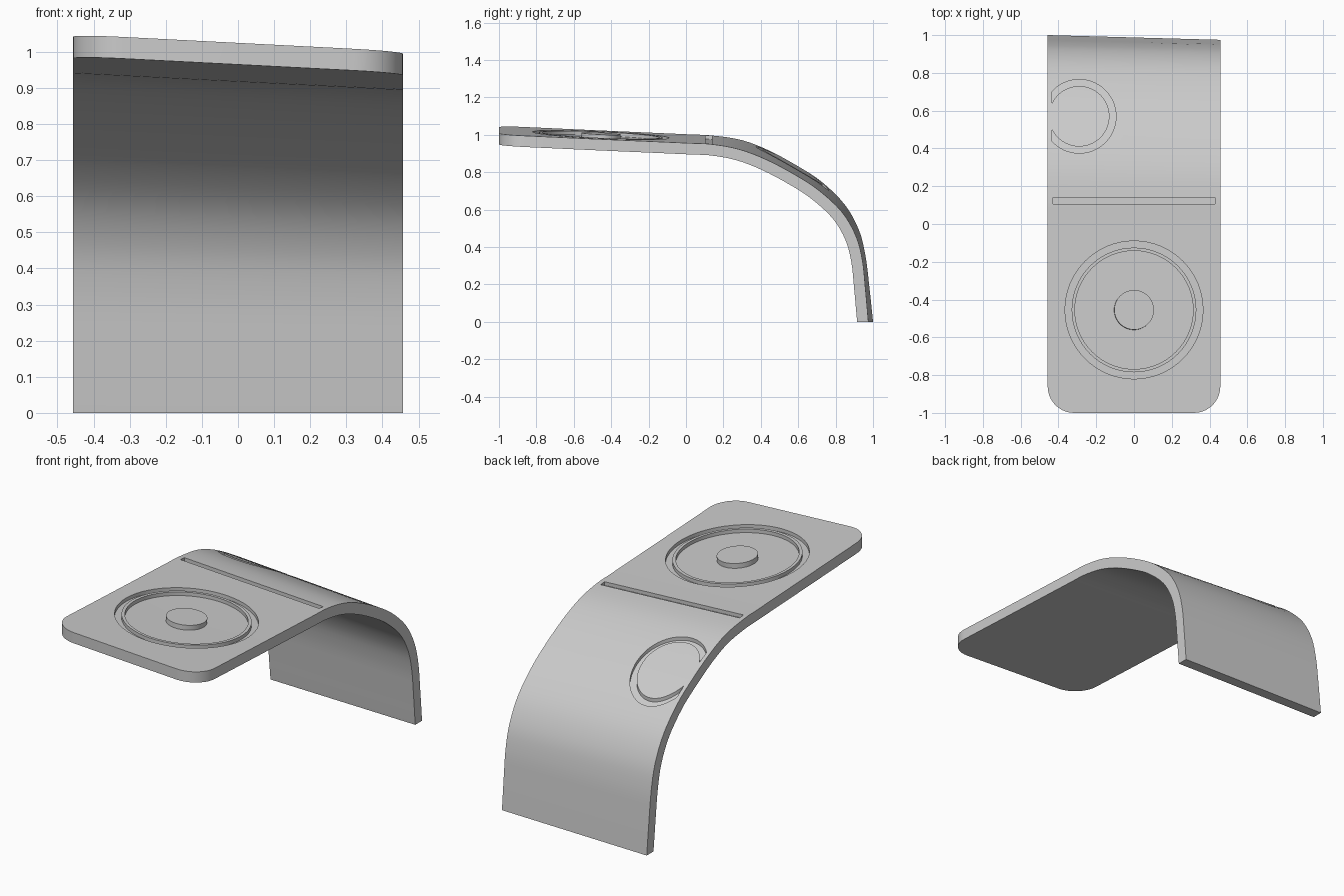
import bpy, bmesh, math
from mathutils import Vector

cube = bpy.data.objects.get("Cube")
if cube:
    bpy.data.objects.remove(cube, do_unlink=True)

HALF, THICK, CORNER = 0.457, 0.06, 0.14
# Outer edge of the sheet along its two sides, as (y, z)
RIGHT_EDGE = [(-1, 1.048), (-0.5, 1.025), (0, 1.003), (0.14, 0.996), (0.3, 0.971),
              (0.45, 0.913), (0.61, 0.825), (0.73, 0.745), (0.85, 0.625), (0.925, 0.49),
              (0.96, 0.35), (0.98, 0.19), (1, 0)]
LEFT_EDGE = [(-1, 1.001), (-0.5, 0.978), (0, 0.956), (0.14, 0.949), (0.285, 0.922),
             (0.43, 0.867), (0.585, 0.785), (0.71, 0.703), (0.833, 0.588), (0.908, 0.46),
             (0.943, 0.33), (0.959, 0.18), (0.975, 0)]

grey = bpy.data.materials.new("light grey")
grey.use_nodes = True
grey.diffuse_color = (0.6, 0.6, 0.6, 1)
grey.node_tree.nodes["Principled BSDF"].inputs["Base Color"].default_value = (0.6, 0.6, 0.6, 1)


def smooth_curve(points, steps):
    """Smooth curve through all points."""
    p = [Vector(q) for q in points]
    p = [2 * p[0] - p[1]] + p + [2 * p[-1] - p[-2]]
    out = []
    for a, b, c, d in zip(p, p[1:], p[2:], p[3:]):
        for i in range(steps):
            t = i / steps
            out.append(b + (c - a) * t / 2 + (2 * a - 5 * b + 4 * c - d) * t * t / 2
                       + (3 * b - a - 3 * c + d) * t ** 3 / 2)
    return out + [p[-2]]


CURVES = [smooth_curve(edge, 4) for edge in (RIGHT_EDGE, LEFT_EDGE)]


def across(x, p, q):
    """Point at x on the straight line between the two edges."""
    return p.lerp(q, (x + HALF) / (2 * HALF))


def surface_z(x, y):
    """Height of the sheet's outer face."""
    curve = [across(x, p, q) for p, q in zip(*CURVES)]
    for a, b in zip(curve, curve[1:]):
        if a.x <= y <= b.x:
            return a.y + (b.y - a.y) * (y - a.x) / (b.x - a.x)
    return curve[-1].y


def add_object(name, bm):
    mesh = bpy.data.meshes.new(name)
    bm.to_mesh(mesh)
    bm.free()
    mesh.materials.append(grey)
    obj = bpy.data.objects.new(name, mesh)
    bpy.context.collection.objects.link(obj)
    return obj


def loft(name, sections, closed=False):
    """Join four-point sections into a solid."""
    bm = bmesh.new()
    rows = [[bm.verts.new(v) for v in s] for s in sections]
    pairs = list(zip(rows, rows[1:])) + ([(rows[-1], rows[0])] if closed else [])
    for a, b in pairs:
        for i in range(4):
            j = (i + 1) % 4
            bm.faces.new((a[i], a[j], b[j], b[i]))
    if not closed:
        bm.faces.new(rows[0])
        bm.faces.new(rows[-1])
    bmesh.ops.recalc_face_normals(bm, faces=bm.faces)
    return add_object(name, bm)


def inner_edge(edge):
    """Edge moved inward by the sheet's thickness."""
    out = []
    for i, p in enumerate(edge):
        t = (edge[min(i + 1, len(edge) - 1)] - edge[max(i - 1, 0)]).normalized()
        q = p + Vector((t.y, -t.x)) * THICK
        if p.x < 0:
            q.x = p.x
        out.append(q)
    out[-1].y = 0
    return out


# Bent sheet: rounded front corners, then the flat top and the curved back
corner = [-1 + CORNER * (1 - math.cos(i * math.pi / 20)) for i in range(11)]
outer = [[Vector((y, surface_z(x, y))) for y in corner]
         + [p for p in curve if p.x > corner[-1] + 0.01]
         for x, curve in zip((-HALF, HALF), CURVES)]
inner = [inner_edge(edge) for edge in outer]
sections = []
for a, b, c, d in zip(*outer, *inner):
    k = max(0, CORNER - (a.x + 1))
    w = HALF - CORNER + math.sqrt(max(0, CORNER ** 2 - k ** 2))
    sections.append([(-w, *across(-w, a, b)), (w, *across(w, a, b)),
                     (w, *across(w, c, d)), (-w, *across(-w, c, d))])
sheet = loft("bent_sheet", sections)


def cut(name, pairs, depth, closed=False):
    """Cut a groove of even depth between two matching outlines."""
    sections = []
    for a, b in pairs:
        za, zb = surface_z(*a), surface_z(*b)
        sections.append([(*a, za + 0.05), (*b, zb + 0.05), (*b, zb - depth), (*a, za - depth)])
    cutter = loft(name, sections, closed)
    cutter.hide_render = True
    mod = sheet.modifiers.new(name, 'BOOLEAN')
    mod.operation = 'DIFFERENCE'
    mod.solver = 'EXACT'
    mod.object = cutter
    bpy.context.view_layer.objects.active = sheet
    bpy.ops.object.modifier_apply(modifier=name)
    bpy.data.objects.remove(cutter, do_unlink=True)


def arc(cx, cy, r, reach, n, closed=False):
    count = n if closed else n + 1
    angles = [-reach + 2 * reach * i / n for i in range(count)]
    return [(cx + r * math.cos(a), cy + r * math.sin(a)) for a in angles]


# Round dial: outer groove, thin lip and dished floor
DIAL_Y, DIP = -0.455, 0.02
for name, r_out, r_in in (("dial_groove", 0.365, 0.33), ("dial_dish", 0.313, 0.1)):
    rings = [arc(0, DIAL_Y, r, math.pi, 64, True) for r in (r_out, r_in)]
    cut(name, list(zip(*rings)), DIP, True)

# Central button, just proud of the sheet and tilted with it
bm = bmesh.new()
bmesh.ops.create_cone(bm, cap_ends=True, segments=64, radius1=0.105, radius2=0.105,
                      depth=DIP + 0.008)
button = add_object("dial_button", bm)
button.location = (0, DIAL_Y, surface_z(0, DIAL_Y) - DIP / 2 + 0.003)
button.rotation_euler = Vector((0.051, 0.045, 1)).to_track_quat('Z', 'Y').to_euler()

# Straight slot across the sheet
cut("cross_slot", [((x, 0.105), (x, 0.14)) for x in (-0.43, 0.43)], DIP)

# Open ring groove, ended by a straight line near the side edge
arcs = [arc(-0.29, 0.57, r, math.acos(-0.145 / r), 48) for r in (0.195, 0.16)]
cut("open_ring_groove", list(zip(*arcs)), DIP)

bpy.ops.object.select_all(action='DESELECT')
for obj in (sheet, button):
    obj.select_set(True)
bpy.context.view_layer.objects.active = sheet
bpy.ops.object.shade_smooth_by_angle(angle=math.radians(30))
